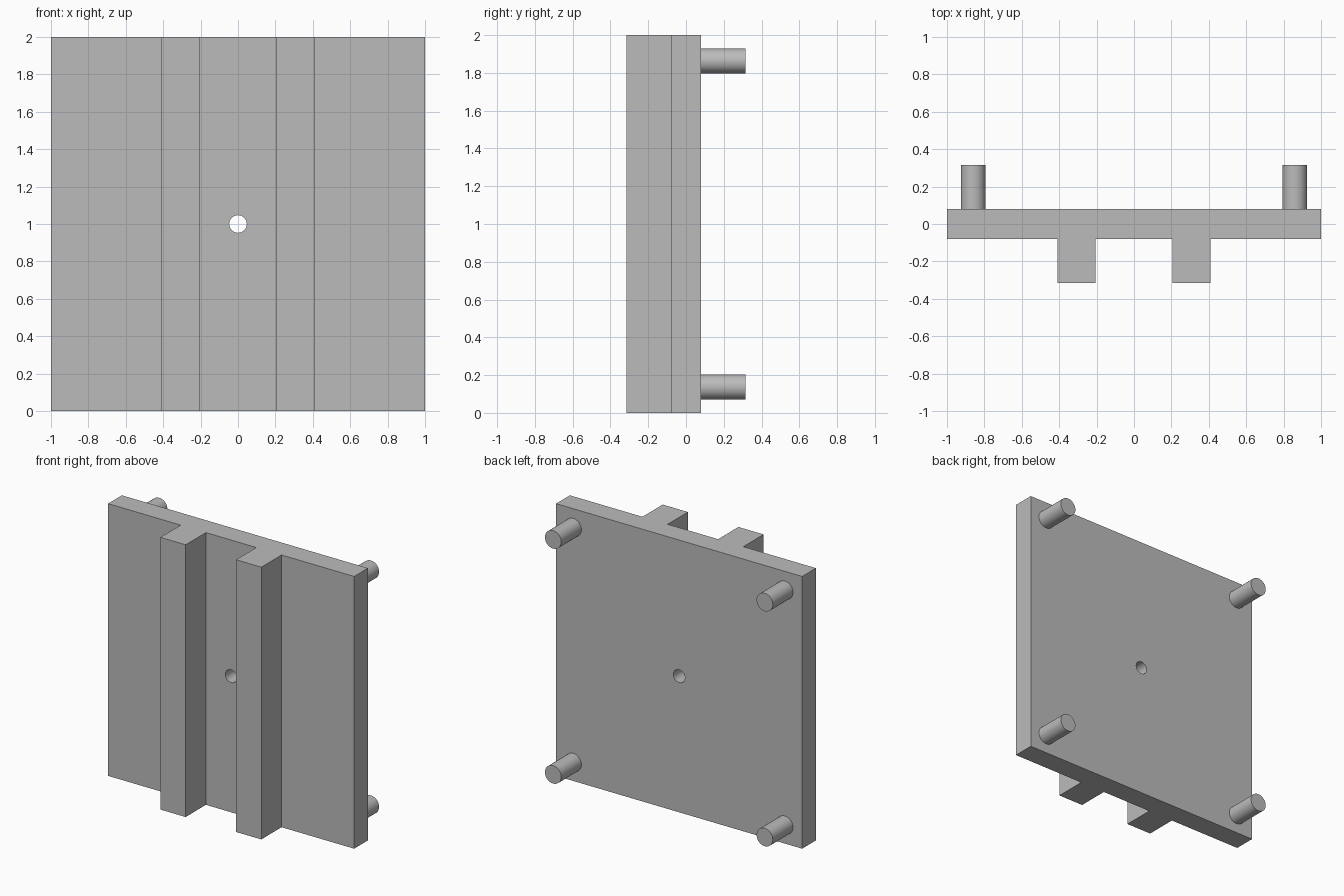
import bpy
import bmesh
import math
from mathutils import Vector

cube = bpy.data.objects.get("Cube")
if cube:
    bpy.data.objects.remove(cube, do_unlink=True)

HEIGHT = 2.0
BACK, FRONT, RIB_FRONT, PEG_END = 0.08, -0.08, -0.315, 0.315
RIB_IN, RIB_OUT = 0.205, 0.41
PEG_X, PEG_Z, PEG_R = 0.86, 0.863, 0.066
HOLE_R = 0.047

grey = bpy.data.materials.new("plain grey")
grey.use_nodes = True
grey.diffuse_color = (0.5, 0.5, 0.5, 1)
grey.node_tree.nodes["Principled BSDF"].inputs["Base Color"].default_value = grey.diffuse_color


def cylinder_y(name, x, z, radius, y0, y1):
    """Cylinder running along y from y0 to y1."""
    bpy.ops.mesh.primitive_cylinder_add(
        vertices=48, radius=radius, depth=y1 - y0,
        location=(x, (y0 + y1) / 2, z), rotation=(math.pi / 2, 0, 0))
    obj = bpy.context.object
    obj.name = name
    obj.data.materials.append(grey)
    bpy.ops.object.shade_smooth_by_angle(angle=math.radians(30))
    return obj


# Plate with two upright ribs: mirrored half profile, extruded upward
half = [(RIB_IN, FRONT), (RIB_IN, RIB_FRONT), (RIB_OUT, RIB_FRONT),
        (RIB_OUT, FRONT), (1, FRONT), (1, BACK)]
outline = half + [(-x, y) for x, y in reversed(half)]
bm = bmesh.new()
base = bm.faces.new([bm.verts.new((x, y, 0)) for x, y in outline])
top = bmesh.ops.extrude_face_region(bm, geom=[base])["geom"]
bmesh.ops.translate(bm, vec=Vector((0, 0, HEIGHT)),
                    verts=[v for v in top if isinstance(v, bmesh.types.BMVert)])
bmesh.ops.recalc_face_normals(bm, faces=bm.faces)
mesh = bpy.data.meshes.new("ribbed_plate")
bm.to_mesh(mesh)
bm.free()
mesh.materials.append(grey)
plate = bpy.data.objects.new("ribbed_plate", mesh)
bpy.context.collection.objects.link(plate)

# Centre hole through the plate, applied so no cutter remains
cutter = cylinder_y("hole_cutter", 0, HEIGHT / 2, HOLE_R, -0.2, 0.2)
cutter.hide_render = True
bpy.ops.object.select_all(action="DESELECT")
plate.select_set(True)
bpy.context.view_layer.objects.active = plate
cut = plate.modifiers.new("centre_hole", "BOOLEAN")
cut.operation = "DIFFERENCE"
cut.solver = "EXACT"
cut.object = cutter
bpy.ops.object.modifier_apply(modifier=cut.name)
bpy.data.objects.remove(cutter, do_unlink=True)
bpy.ops.object.shade_smooth_by_angle(angle=math.radians(30))

# Four round pegs on the back corners
for side, sx in (("left", 1), ("right", -1)):
    for level, sz in (("upper", 1), ("lower", -1)):
        cylinder_y(f"{level}_{side}_peg", sx * PEG_X, HEIGHT / 2 + sz * PEG_Z,
                   PEG_R, BACK - 0.02, PEG_END)
